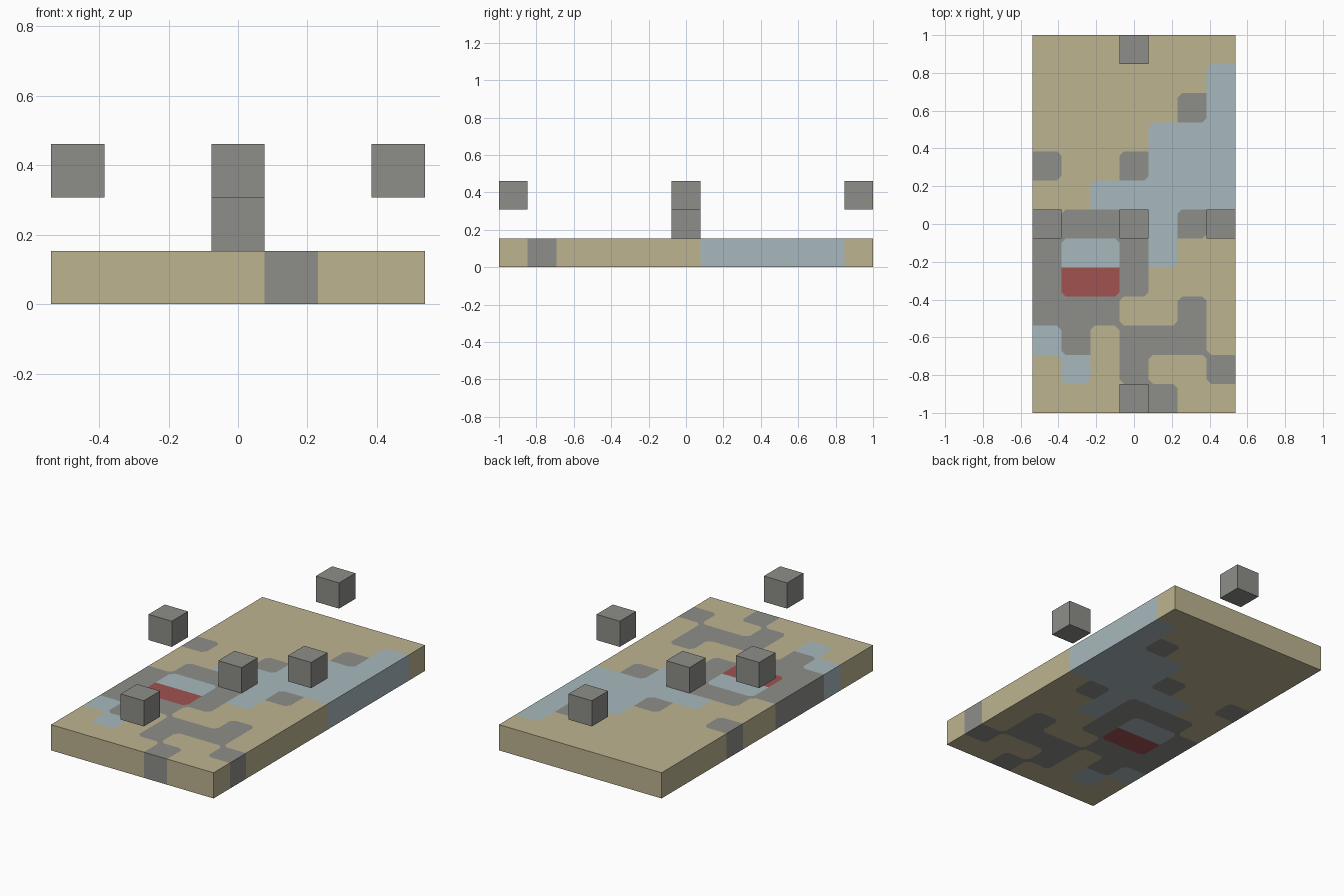
import bpy, bmesh, math
from collections import Counter
from mathutils import Matrix, Vector

default = bpy.data.objects.get("Cube")
if default:
    bpy.data.objects.remove(default, do_unlink=True)

CELL = 2 / 13
COLS, ROWS = 7, 13


def make_material(name, rgb):
    mat = bpy.data.materials.new(name)
    mat.use_nodes = True
    mat.diffuse_color = (*rgb, 1)
    bsdf = mat.node_tree.nodes["Principled BSDF"]
    bsdf.inputs["Base Color"].default_value = (*rgb, 1)
    bsdf.inputs["Roughness"].default_value = 0.9
    return mat


materials = {
    "S": make_material("sand", (0.51, 0.455, 0.28)),
    "G": make_material("stone_grey", (0.27, 0.27, 0.25)),
    "W": make_material("pale_water", (0.39, 0.485, 0.515)),
    "R": make_material("brick_red", (0.35, 0.085, 0.08)),
}
SLOTS = list(materials)

# Ground plan, back row first, one letter per square
PLAN = """
SSSSSSS
SSSSSSW
SSSSSGW
SSSSWWW
GSSGWWW
SSWWWWW
SGGGWGS
GWWGWSS
GRRGSSS
GGGSSGS
WGSGGGS
SWSGSSG
SSSSGSS
""".split()[::-1]


def square(i, j):
    return PLAN[min(max(j, 0), ROWS - 1)][min(max(i, 0), COLS - 1)]


def corner_colour(i, j):
    """Colour that rounds a corner of four squares, or None to keep it sharp."""
    a, b = square(i - 1, j - 1), square(i, j)
    c, d = square(i, j - 1), square(i - 1, j)
    colour, count = Counter((a, b, c, d)).most_common(1)[0]
    if count == 3:
        return colour
    if a == b and c != d:
        return a
    if c == d and a != b:
        return c
    if a == b and c == d and a != c:
        return c if a == "S" else a
    return None


def plan_position(co):
    return co.x + COLS / 2, co.y + ROWS / 2


# Ground slab: grid with small cut corners between the coloured areas
bm = bmesh.new()
bmesh.ops.create_grid(bm, x_segments=COLS, y_segments=ROWS, size=1)
bmesh.ops.scale(bm, vec=(COLS / 2, ROWS / 2, 1), verts=bm.verts)
cut = []
for v in bm.verts:
    i, j = (round(p) for p in plan_position(v.co))
    if 0 < i < COLS and 0 < j < ROWS and corner_colour(i, j):
        cut.append(v)
bmesh.ops.bevel(bm, geom=cut, offset=0.15, offset_type='OFFSET',
                segments=1, profile=0.5, affect='VERTICES')
result = bmesh.ops.extrude_face_region(bm, geom=bm.faces[:])
top = [g for g in result["geom"] if isinstance(g, bmesh.types.BMVert)]
bmesh.ops.translate(bm, vec=(0, 0, 1), verts=top)
bmesh.ops.recalc_face_normals(bm, faces=bm.faces[:])

# Colour each face by its square, or by its corner rule
for f in bm.faces:
    x, y = plan_position(f.calc_center_median())
    i, j = round(x), round(y)
    colour = None
    if abs(x - i) < 0.05 and abs(y - j) < 0.05:
        colour = corner_colour(i, j)
    f.material_index = SLOTS.index(colour or square(math.floor(x), math.floor(y)))
bmesh.ops.scale(bm, vec=(CELL, CELL, CELL), verts=bm.verts)


def add_object(name, bm, mats):
    mesh = bpy.data.meshes.new(name)
    bm.to_mesh(mesh)
    bm.free()
    for mat in mats:
        mesh.materials.append(mat)
    obj = bpy.data.objects.new(name, mesh)
    bpy.context.collection.objects.link(obj)
    return obj


add_object("ground_slab", bm, materials.values())


# Stone blocks: one on the slab, four floating at the edges
def add_block(name, i, j, layer):
    block = bmesh.new()
    bmesh.ops.create_cube(block, size=CELL)
    obj = add_object(name, block, [materials["G"]])
    obj.location = Vector((i, j, layer + 0.5)) * CELL


add_block("centre_block", 0, 0, 1)
for name, i, j in (("left", 3, 0), ("right", -3, 0), ("front", 0, -6), ("back", 0, 6)):
    add_block(name + "_floating_block", i, j, 2)
